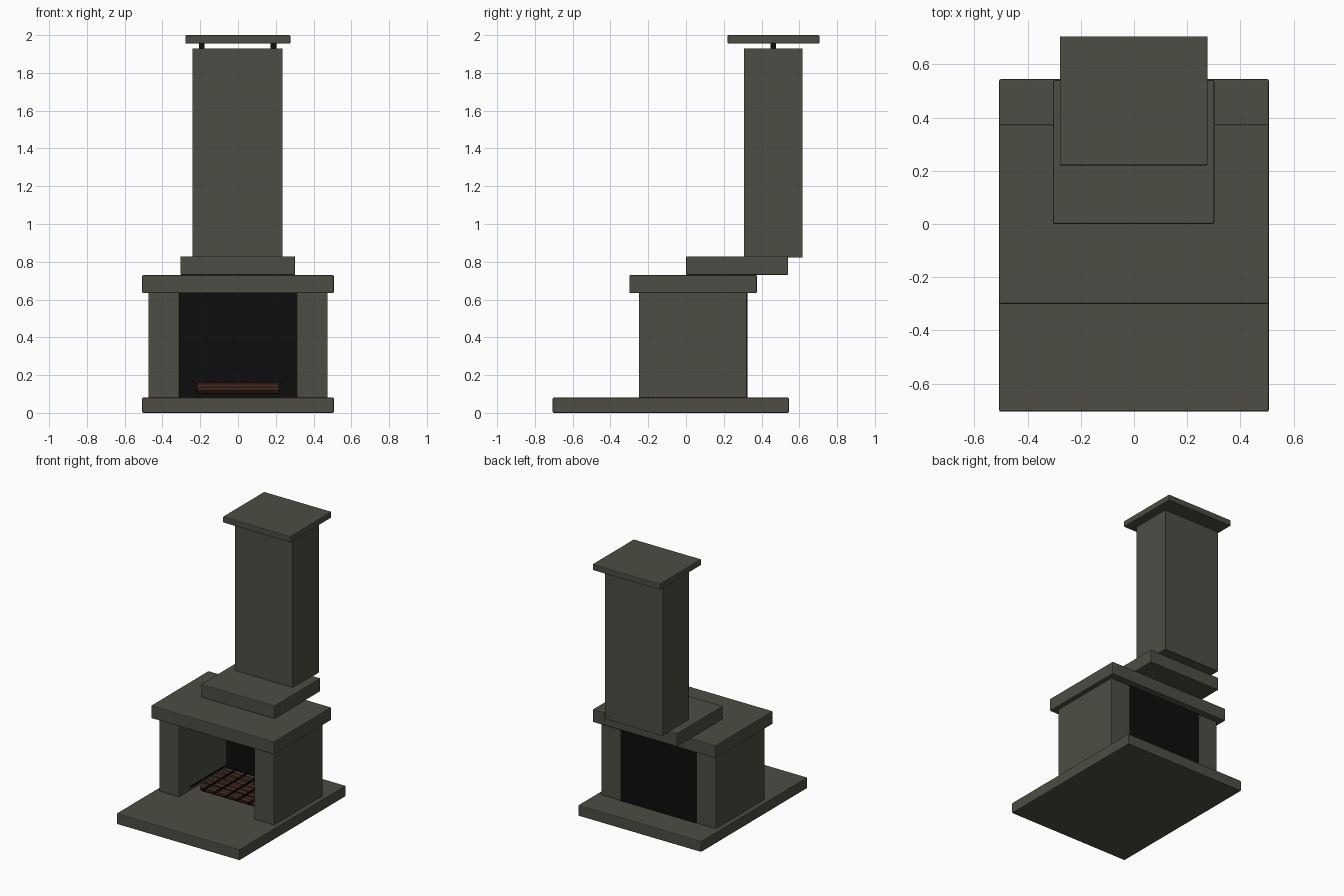
import bpy, bmesh, math, random

if "Cube" in bpy.data.objects:
    bpy.data.objects.remove(bpy.data.objects["Cube"])

random.seed(4)


def material(name, rgb):
    m = bpy.data.materials.new(name)
    m.diffuse_color = (*rgb, 1)
    m.use_nodes = True
    m.node_tree.nodes["Principled BSDF"].inputs["Base Color"].default_value = m.diffuse_color
    return m


STONE = material("olive grey stone", (0.075, 0.074, 0.056))
SOOT = material("soot black", (0.004, 0.004, 0.004))
BARK = material("bark brown", (0.05, 0.02, 0.012))
WOOD = material("cut wood", (0.10, 0.075, 0.045))


def box(name, x, y, z, mat, bevel=0.0):
    """Box from (min, max) ranges with an optional softened edge."""
    bm = bmesh.new()
    bmesh.ops.create_cube(bm, size=1)
    for v in bm.verts:
        for i, (lo, hi) in enumerate((x, y, z)):
            v.co[i] = hi if v.co[i] > 0 else lo
    if bevel:
        bmesh.ops.bevel(bm, geom=bm.edges[:], offset=bevel, segments=2,
                        profile=0.5, affect='EDGES')
    me = bpy.data.meshes.new(name)
    bm.to_mesh(me)
    bm.free()
    me.materials.append(mat)
    ob = bpy.data.objects.new(name, me)
    bpy.context.collection.objects.link(ob)
    return ob


def log(name, y, z, r, length, x=0.0):
    """Faceted log lying along x, with pale cut ends."""
    bm = bmesh.new()
    bmesh.ops.create_cone(bm, cap_ends=True, segments=10, radius1=r, radius2=r, depth=length)
    turn = random.uniform(0, math.pi)
    for v in bm.verts:
        a = math.atan2(v.co.y, v.co.x) + turn
        v.co = (x + v.co.z, y + r * math.cos(a), z + r * math.sin(a))
    bmesh.ops.recalc_face_normals(bm, faces=bm.faces[:])
    for f in bm.faces:
        f.material_index = 1 if abs(f.normal.x) > 0.9 else 0
    me = bpy.data.meshes.new(name)
    bm.to_mesh(me)
    bm.free()
    me.materials.append(BARK)
    me.materials.append(WOOD)
    bpy.context.collection.objects.link(bpy.data.objects.new(name, me))


# Hearth, mantel and shoulder slabs
box("hearth_slab", (-0.507, 0.507), (-0.706, 0.545), (0, 0.081), STONE, 0.006)
box("mantel_slab", (-0.507, 0.507), (-0.30, 0.375), (0.634, 0.73), STONE, 0.006)
box("shoulder_slab", (-0.305, 0.302), (0.0, 0.541), (0.73, 0.829), STONE, 0.006)

# Firebox side walls and back panel
for side, s in (("left", -1), ("right", 1)):
    xs = sorted((s * 0.31, s * 0.474))
    box(f"{side}_wall", xs, (-0.25, 0.322), (0.079, 0.636), STONE, 0.004)
box("back_panel", (-0.312, 0.312), (0.31, 0.326), (0.079, 0.636), SOOT)

# Chimney, cap and its supports
box("chimney", (-0.24, 0.235), (0.308, 0.616), (0.823, 1.93), STONE)
box("chimney_cap", (-0.279, 0.277), (0.22, 0.706), (1.955, 2.0), STONE, 0.005)
for side, x in (("left", -0.192), ("right", 0.188)):
    box(f"{side}_cap_post", (x - 0.015, x + 0.015), (0.447, 0.477), (1.925, 1.96), SOOT)

# Logs
for i in range(5):
    log(f"log_{i + 1}", -0.11 + i * 0.063, 0.13, 0.03, 0.43 + 0.01 * (i % 2))

# Grill bars over the logs
for i in range(6):
    x = -0.235 + i * 0.094
    box(f"grill_bar_{i + 1}", (x - 0.005, x + 0.005), (-0.22, 0.19), (0.16, 0.17), SOOT)
